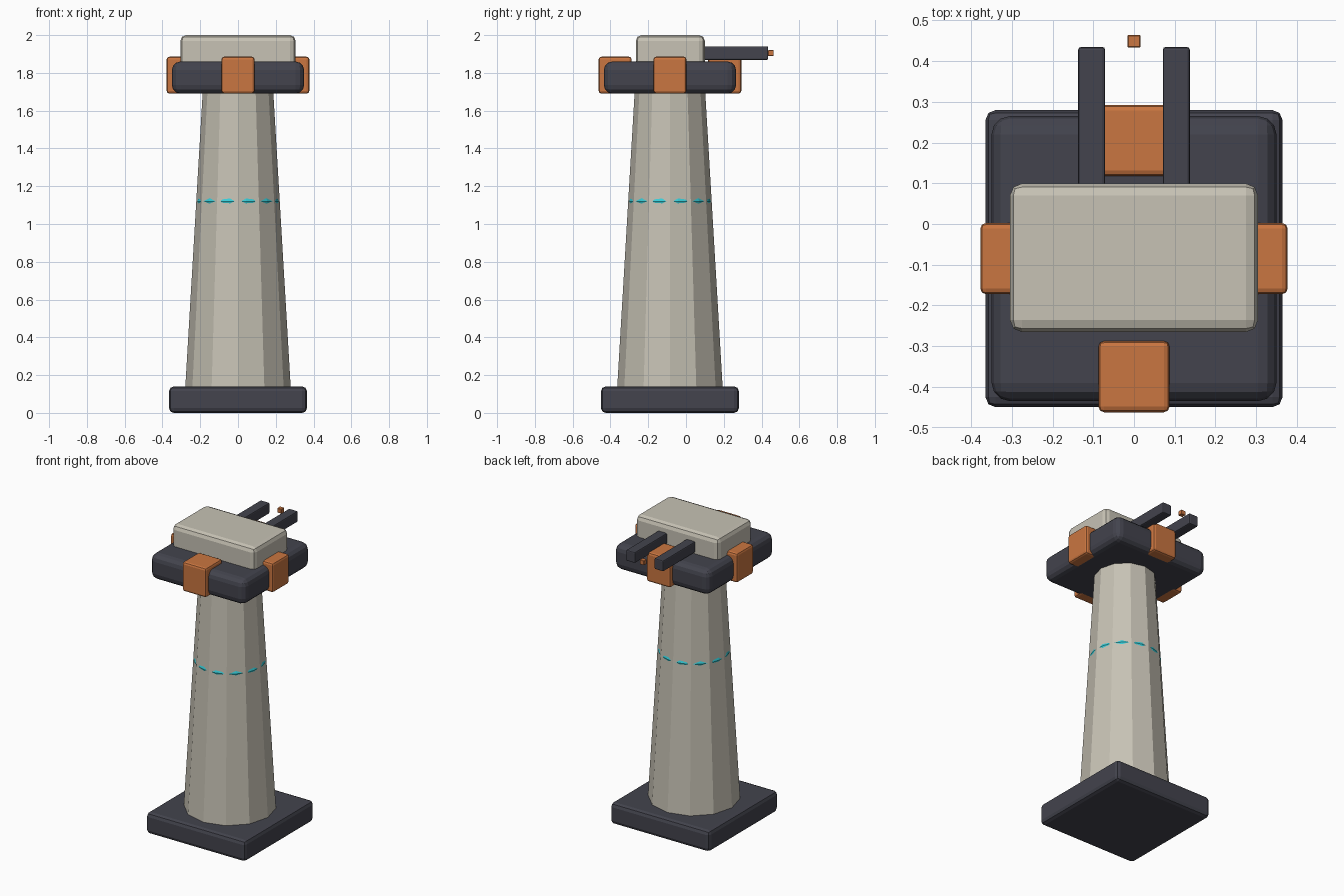
import bpy
import math

default = bpy.data.objects.get("Cube")
if default:
    bpy.data.objects.remove(default, do_unlink=True)

CY = -0.085  # y of the tower axis


def material(name, rgb):
    mat = bpy.data.materials.new(name)
    mat.use_nodes = True
    color = (*rgb, 1.0)
    mat.diffuse_color = color
    mat.node_tree.nodes["Principled BSDF"].inputs["Base Color"].default_value = color
    return mat


CREAM = material("warm_grey", (0.57, 0.54, 0.46))
DARK = material("dark_slate", (0.056, 0.057, 0.075))
ORANGE = material("burnt_orange", (0.59, 0.18, 0.052))
CYAN = material("glow_cyan", (0.04, 0.62, 0.70))


def finish(name, mat):
    obj = bpy.context.object
    obj.name = name
    obj.data.name = name
    obj.data.materials.append(mat)
    return obj


def box(name, mat, center, size, bevel, segments=2):
    bpy.ops.mesh.primitive_cube_add(size=1, location=center)
    obj = finish(name, mat)
    obj.scale = size
    bpy.ops.object.transform_apply(location=False, rotation=False, scale=True)
    mod = obj.modifiers.new("Rounded edges", "BEVEL")
    mod.width = bevel
    mod.segments = segments
    return obj


# Base slab
box("base_slab", DARK, (0, CY, 0.07), (0.73, 0.73, 0.14), 0.025)

# Tapered twelve-sided shaft
bpy.ops.mesh.primitive_cone_add(vertices=12, radius1=0.28, radius2=0.182,
                                depth=1.66, location=(0, CY, 0.95))
finish("tower_shaft", CREAM)

# Light ring, showing through the middle of each shaft face
bpy.ops.mesh.primitive_torus_add(major_segments=32, minor_segments=10,
                                 major_radius=0.174, minor_radius=0.044,
                                 location=(0, CY, 1.12))
finish("light_ring", CYAN)

# Collar and its four clamps
box("collar", DARK, (0, CY, 1.775), (0.70, 0.70, 0.17), 0.045, 3)
for i, side in enumerate(("left", "back", "right", "front")):
    a = i * math.pi / 2
    box(side + "_clamp", ORANGE,
        (0.29 * math.cos(a), CY + 0.29 * math.sin(a), 1.788),
        (0.175, 0.175, 0.195), 0.014)

# Head block
box("head_block", CREAM, (0, -0.083, 1.90), (0.61, 0.365, 0.20), 0.03)

# Twin rails and the small tip between them
for side, s in (("left", 1), ("right", -1)):
    box(side + "_rail", DARK, (s * 0.104, 0.235, 1.905), (0.066, 0.40, 0.072), 0.007)
box("emitter_tip", ORANGE, (0, 0.449, 1.905), (0.032, 0.03, 0.03), 0.002, 1)
